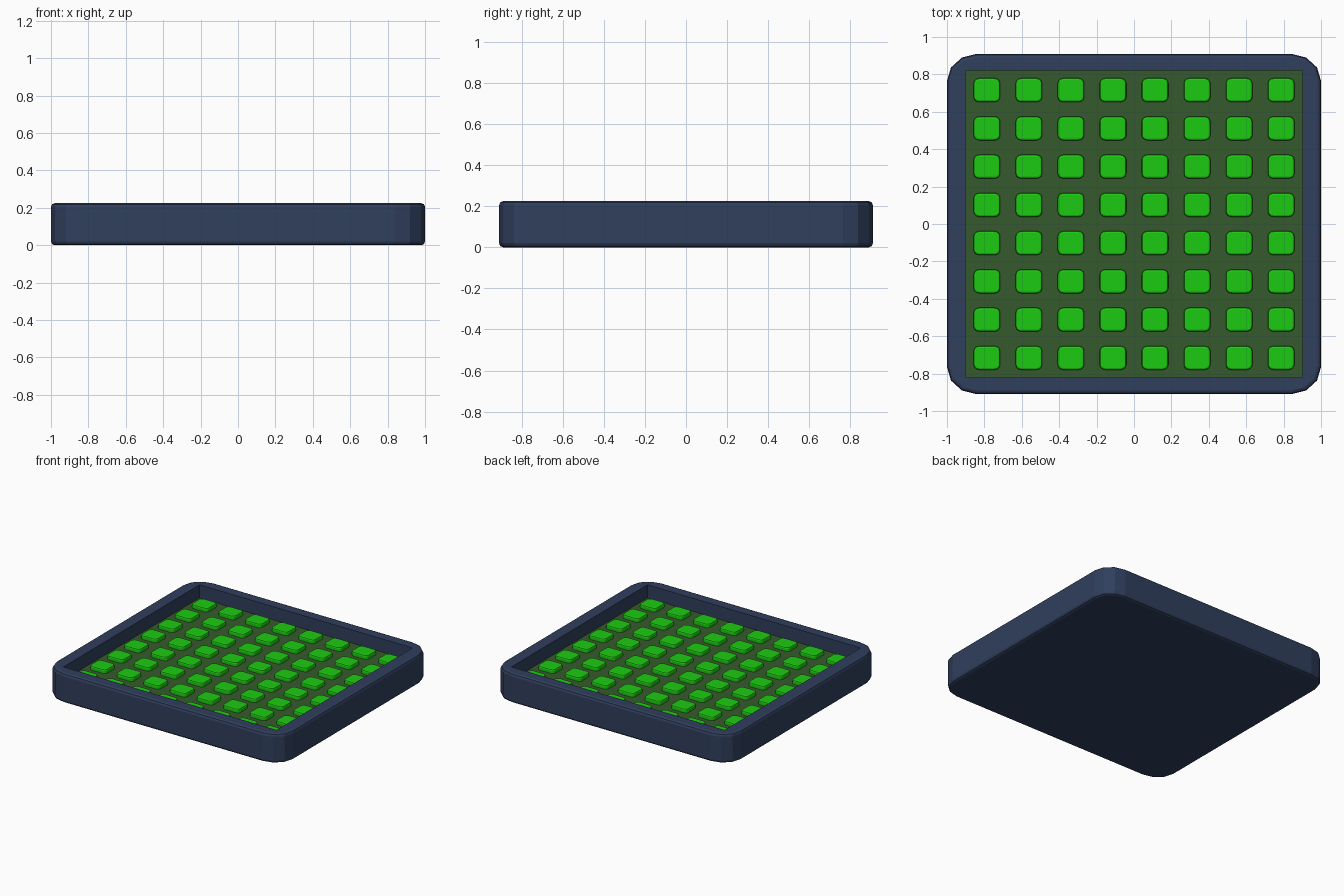
import bpy, bmesh, math

if "Cube" in bpy.data.objects:
    bpy.data.objects.remove(bpy.data.objects["Cube"])


def material(name, rgb):
    m = bpy.data.materials.new(name)
    m.diffuse_color = (*rgb, 1)
    m.use_nodes = True
    m.node_tree.nodes["Principled BSDF"].inputs["Base Color"].default_value = m.diffuse_color
    return m


def add_mesh(name, bm, mat):
    bmesh.ops.recalc_face_normals(bm, faces=bm.faces)
    me = bpy.data.meshes.new(name)
    bm.to_mesh(me)
    bm.free()
    me.materials.append(mat)
    ob = bpy.data.objects.new(name, me)
    bpy.context.collection.objects.link(ob)
    return ob


def rounded_slab(bm, cx, cy, hx, hy, rx, ry, segs, levels):
    """Stack of rounded rectangles; levels are (z, inset) pairs."""
    rings = []
    for z, inset in levels:
        ring = []
        for q, (sx, sy) in enumerate([(1, 1), (-1, 1), (-1, -1), (1, -1)]):
            for i in range(segs + 1):
                a = math.pi / 2 * (q + i / segs)
                x = cx + sx * (hx - rx) + (rx - inset) * math.cos(a)
                y = cy + sy * (hy - ry) + (ry - inset) * math.sin(a)
                ring.append(bm.verts.new((x, y, z)))
        rings.append(ring)
    n = len(rings[0])
    for lo, hi in zip(rings, rings[1:]):
        for i in range(n):
            j = (i + 1) % n
            bm.faces.new((lo[i], lo[j], hi[j], hi[i]))
    bm.faces.new(rings[0])
    bm.faces.new(rings[-1])


def box(name, hx, hy, z0, z1, mat):
    bm = bmesh.new()
    bmesh.ops.create_cube(bm, size=1)
    for v in bm.verts:
        v.co = (v.co.x * 2 * hx, v.co.y * 2 * hy, z1 if v.co.z > 0 else z0)
    return add_mesh(name, bm, mat)


navy = material("navy", (0.03, 0.05, 0.11))
dark_green = material("dark_green", (0.037, 0.102, 0.026))
bright_green = material("bright_green", (0.012, 0.6, 0.006))

# Tray with softened outer edges
H = 0.225
bm = bmesh.new()
rounded_slab(bm, 0, 0, 1.0, 0.91, 0.16, 0.146, 3,
             [(0, 0.02), (0.006, 0.006), (0.02, 0), (H - 0.02, 0), (H - 0.006, 0.006), (H, 0.02)])
tray = add_mesh("tray", bm, navy)

# Rectangular recess
cutter = box("recess_cutter", 0.9, 0.82, 0.115, 0.4, navy)
cutter.hide_render = True
mod = tray.modifiers.new("recess", 'BOOLEAN')
mod.operation = 'DIFFERENCE'
mod.solver = 'EXACT'
mod.object = cutter
bpy.context.view_layer.objects.active = tray
bpy.ops.object.modifier_apply(modifier=mod.name)
bpy.data.objects.remove(cutter)

# Floor panel in the recess
box("floor_panel", 0.9, 0.82, 0.115, 0.125, dark_green)

# 8 x 8 grid of pads
bm = bmesh.new()
for i in range(8):
    for j in range(8):
        rounded_slab(bm, (i - 3.5) * 0.2247, (j - 3.5) * 0.2045, 0.071, 0.064, 0.03, 0.027, 3,
                     [(0.12, 0), (0.145, 0), (0.152, 0.003), (0.155, 0.01)])
add_mesh("pads", bm, bright_green)
